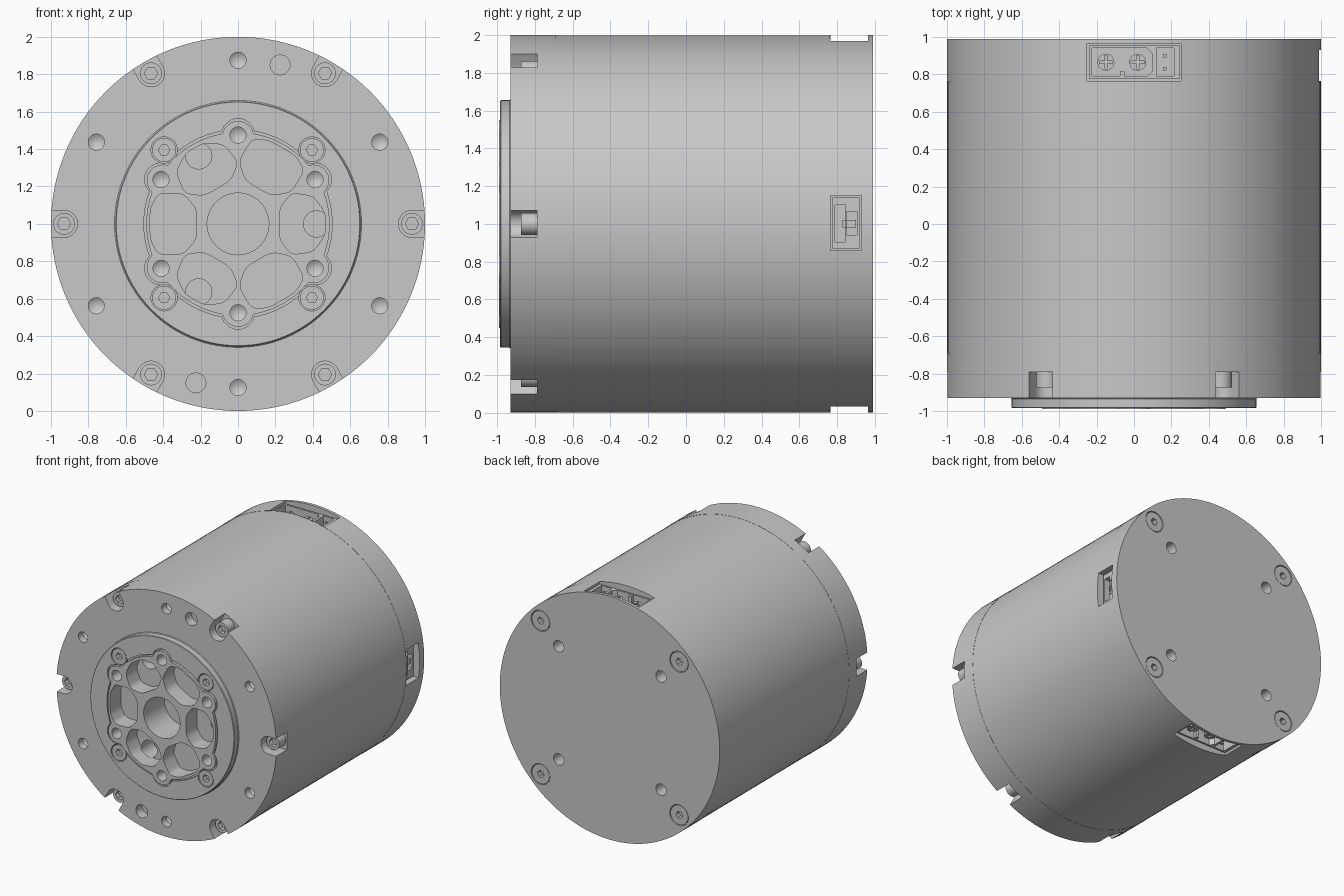
import bpy, bmesh
from math import sin, cos, pi, radians, sqrt
from mathutils import Matrix, Vector

if "Cube" in bpy.data.objects:
    bpy.data.objects.remove(bpy.data.objects["Cube"])

grey = bpy.data.materials.new("satin_grey")
grey.use_nodes = True
colour = (0.58, 0.58, 0.58, 1)
grey.diffuse_color = colour
grey.node_tree.nodes["Principled BSDF"].inputs["Base Color"].default_value = colour

# Local frames: (u, depth, v) placed on the axis, the top, the bottom and the side
AXIS = Matrix.Translation((0, 0, 1))
TOP = AXIS @ Matrix(((1, 0, 0, 0), (0, 0, 1, 0), (0, 1, 0, 0), (0, 0, 0, 1)))
BOTTOM = AXIS @ Matrix.Rotation(pi, 4, 'Y') @ AXIS.inverted() @ TOP
SIDE = AXIS @ Matrix(((0, 1, 0, 0), (0, 0, 1, 0), (1, 0, 0, 0), (0, 0, 0, 1)))


def polar(r, deg):
    return (r * cos(radians(deg)), r * sin(radians(deg)))


def circle(c, r, n=32):
    return [(c[0] + r * cos(2 * pi * i / n), c[1] + r * sin(2 * pi * i / n)) for i in range(n)]


def rect(u0, u1, v0, v1):
    return [(u0, v0), (u1, v0), (u1, v1), (u0, v1)]


def rounded(pts, steps=5):
    """Round each corner of a polygon with a short quadratic curve."""
    out = []
    for i, p in enumerate(pts):
        p = Vector(p)
        a = p.lerp(Vector(pts[i - 1]), 0.3)
        b = p.lerp(Vector(pts[(i + 1) % len(pts)]), 0.3)
        for k in range(steps + 1):
            t = k / steps
            out.append(tuple(a.lerp(p, t).lerp(p.lerp(b, t), t)))
    return out


def spin(pts, deg):
    c, s = polar(1, deg)
    return [(x * c - y * s, x * s + y * c) for x, y in pts]


def prism(bm, pts, a, b, frame=AXIS, tip=0):
    """Extrude an outline from depth a to b, with an optional conical tip."""
    lo = [bm.verts.new(frame @ Vector((u, a, v))) for u, v in pts]
    hi = [bm.verts.new(frame @ Vector((u, b, v))) for u, v in pts]
    n = len(pts)
    for i in range(n):
        bm.faces.new((lo[i], lo[(i + 1) % n], hi[(i + 1) % n], hi[i]))
    bm.faces.new(lo)
    if tip:
        cu, cv = sum(p[0] for p in pts) / n, sum(p[1] for p in pts) / n
        end = bm.verts.new(frame @ Vector((cu, b + tip, cv)))
        for i in range(n):
            bm.faces.new((hi[i], hi[(i + 1) % n], end))
    else:
        bm.faces.new(hi)


def finish(name, bm):
    bmesh.ops.recalc_face_normals(bm, faces=bm.faces[:])
    me = bpy.data.meshes.new(name)
    bm.to_mesh(me)
    bm.free()
    me.materials.append(grey)
    ob = bpy.data.objects.new(name, me)
    bpy.context.scene.collection.objects.link(ob)
    return ob


def solid(name, *parts):
    bm = bmesh.new()
    for p in parts:
        prism(bm, *p)
    return finish(name, bm)


def carve(ob, *parts):
    """Subtract a set of separate prisms from an object."""
    cutter = solid("cutter", *parts)
    cutter.hide_render = True
    mod = ob.modifiers.new("cut", 'BOOLEAN')
    mod.operation, mod.solver, mod.object = 'DIFFERENCE', 'EXACT', cutter
    bpy.context.view_layer.update()
    dg = bpy.context.evaluated_depsgraph_get()
    me = bpy.data.meshes.new_from_object(ob.evaluated_get(dg))
    ob.modifiers.clear()
    ob.data = me
    bpy.data.objects.remove(cutter)


def smooth(ob):
    ob.data.shade_smooth()
    ob.data.set_sharp_from_angle(angle=radians(30))


def screws(name, centres, r, y0, y1, key):
    """Round heads with a hex key socket in the y0 face."""
    ob = solid(name, *[(circle(c, r), y0, y1) for c in centres])
    s = 1 if y1 > y0 else -1
    carve(ob, *[(circle(c, key, 6), y0 - 0.02 * s, y0 + 0.04 * s) for c in centres])
    smooth(ob)


# Housing: round body with the front flange and faint seams
profile = [(-0.984, 0.651), (-0.98, 0.655), (-0.935, 0.655), (-0.93, 0.66), (-0.93, 1), (-0.69, 1),
           (-0.69, 0.9985), (0.76, 0.9985), (0.76, 1), (0.99, 1)]
bm = bmesh.new()
rings = [[bm.verts.new((x, y, z + 1)) for x, z in circle((0, 0), r, 128)] for y, r in profile]
for a, b in zip(rings, rings[1:]):
    for i in range(128):
        j = (i + 1) % 128
        bm.faces.new((a[i], a[j], b[j], b[i]))
bm.faces.new(rings[0])
bm.faces.new(rings[-1])
housing = finish("housing", bm)


# Output plate: six-lobed disc seated in a matching recess
def lobed(deg, gap=0):
    """Radius of the lobed outline in a direction, less the gap."""
    off = radians(deg % 60 - 30)
    c, rho = 0.475, 0.088
    h = rho * rho - (c * sin(off)) ** 2
    return max(0.503, c * cos(off) + sqrt(h) if h > 0 else 0) - gap


plate = solid("output_plate", ([polar(lobed(d, 0.013), d) for d in range(0, 360, 2)], -0.99, -0.9))

# Hub openings: centre bore, six pockets and six tapped holes
wide = [polar(0.235, -20), polar(0.335, -29), polar(0.455, -21), polar(0.477, -10),
        polar(0.477, 10), polar(0.455, 21), polar(0.335, 29), polar(0.235, 20)]
narrow = [polar(0.235, -20), polar(0.33, -30), polar(0.43, -20), polar(0.47, -7),
          polar(0.47, 7), polar(0.43, 20), polar(0.33, 30), polar(0.235, 20)]
hub = [(circle((0, 0), 0.165, 64), -1.1, -0.72)]
for k in range(6):
    hub.append((spin(rounded(wide if k % 2 else narrow), 60 * k), -1.1, -0.85))
    hub.append((circle(polar(0.475, 60 * k + 30), 0.043), -1.1, -0.88, AXIS, 0.03))
carve(plate, *hub)
smooth(plate)

# Recess around the plate
carve(housing, ([polar(lobed(d), d) for d in range(0, 360, 2)], -1.1, -0.965))

# Housing cuts: mounting holes, screw slots, counterbores and connector openings
cuts = list(hub)
slot = [(1.15, -0.072), (1.15, 0.072)] + [
    (0.93 + 0.072 * cos(radians(d)), 0.072 * sin(radians(d))) for d in range(90, 271, 15)]
slot_centres = [polar(0.93, 60 * k) for k in range(6)]
for k in range(6):
    cuts.append((spin(slot, 60 * k), -1.1, -0.79))
    cuts.append((circle(polar(0.875, 60 * k + 30), 0.043), -1.1, -0.87, AXIS, 0.03))
for s in (1, -1):
    cuts.append((circle((0.225 * s, 0.85 * s), 0.053), -1.1, -0.85))
corners = [(x, z) for x in (1, -1) for z in (1, -1)]
flange_centres = [(0.395 * x, 0.395 * z) for x, z in corners]
back_centres = [(0.63 * x, 0.63 * z) for x, z in corners]
cuts += [(circle(c, 0.07), -1.1, -0.93) for c in flange_centres]
cuts += [(circle(c, 0.085), 1.1, 0.93) for c in back_centres]
cuts += [(circle((0.465 * x, 0.465 * z), 0.047), 1.1, 0.87, AXIS, -0.03) for x, z in corners]
for frame in (TOP, BOTTOM):
    cuts.append((rect(-0.25, 0.25, 0.765, 0.965), 0.82, 1.1, frame))
cuts.append((rect(-0.14, 0.15, 0.765, 0.93), 0.82, 1.1, SIDE))
carve(housing, *cuts)
# Three deeper holes in the pocket floors
carve(housing, *[(circle(polar(0.42, a), 0.07), -0.87, -0.7) for a in (0, 120, 240)])
smooth(housing)

# Screws
screws("flange_screws", flange_centres, 0.064, -0.98, -0.92, 0.03)
screws("rim_screws", slot_centres, 0.058, -0.875, -0.78, 0.036)
screws("back_screws", back_centres, 0.079, 0.987, 0.92, 0.03)

# Power connectors: shell with a chamfered bay, two round contacts and a small signal bay
bay = [(-0.225, 0.79), (0.07, 0.79), (0.1, 0.82), (0.1, 0.91), (0.07, 0.94), (-0.225, 0.94)]
for side, frame in (("top", TOP), ("bottom", BOTTOM)):
    shell = solid(side + "_power_connector", (rect(-0.238, 0.242, 0.775, 0.955), 0.81, 0.955, frame))
    carve(shell, (bay, 0.84, 1.1, frame), (rect(0.12, 0.215, 0.79, 0.94), 0.84, 1.1, frame))
    contacts = solid(side + "_contacts",
                     *[(circle((u, 0.865), 0.045), 0.83, 0.93, frame) for u in (-0.15, 0.02)])
    for w, h in ((0.035, 0.006), (0.006, 0.035)):
        carve(contacts, *[(rect(u - w, u + w, 0.865 - h, 0.865 + h), 0.89, 1.1, frame)
                          for u in (-0.15, 0.02)])
    smooth(contacts)
    solid(side + "_pins", *[(rect(0.155, 0.175, v - 0.01, v + 0.01), 0.83, 0.93, frame)
                            for v in (0.83, 0.9)],
          (rect(-0.075, -0.05, 0.79, 0.815), 0.83, 0.95, frame))

# Signal connector on the left side
shell = solid("signal_connector", (rect(-0.13, 0.14, 0.775, 0.92), 0.81, 0.95, SIDE))
carve(shell, (rect(-0.095, 0.1, 0.79, 0.845), 0.85, 1.1, SIDE),
      (rect(-0.06, 0.065, 0.85, 0.905), 0.85, 1.1, SIDE))
solid("signal_tongue", (rect(-0.02, 0.02, 0.83, 0.9), 0.84, 0.94, SIDE))
